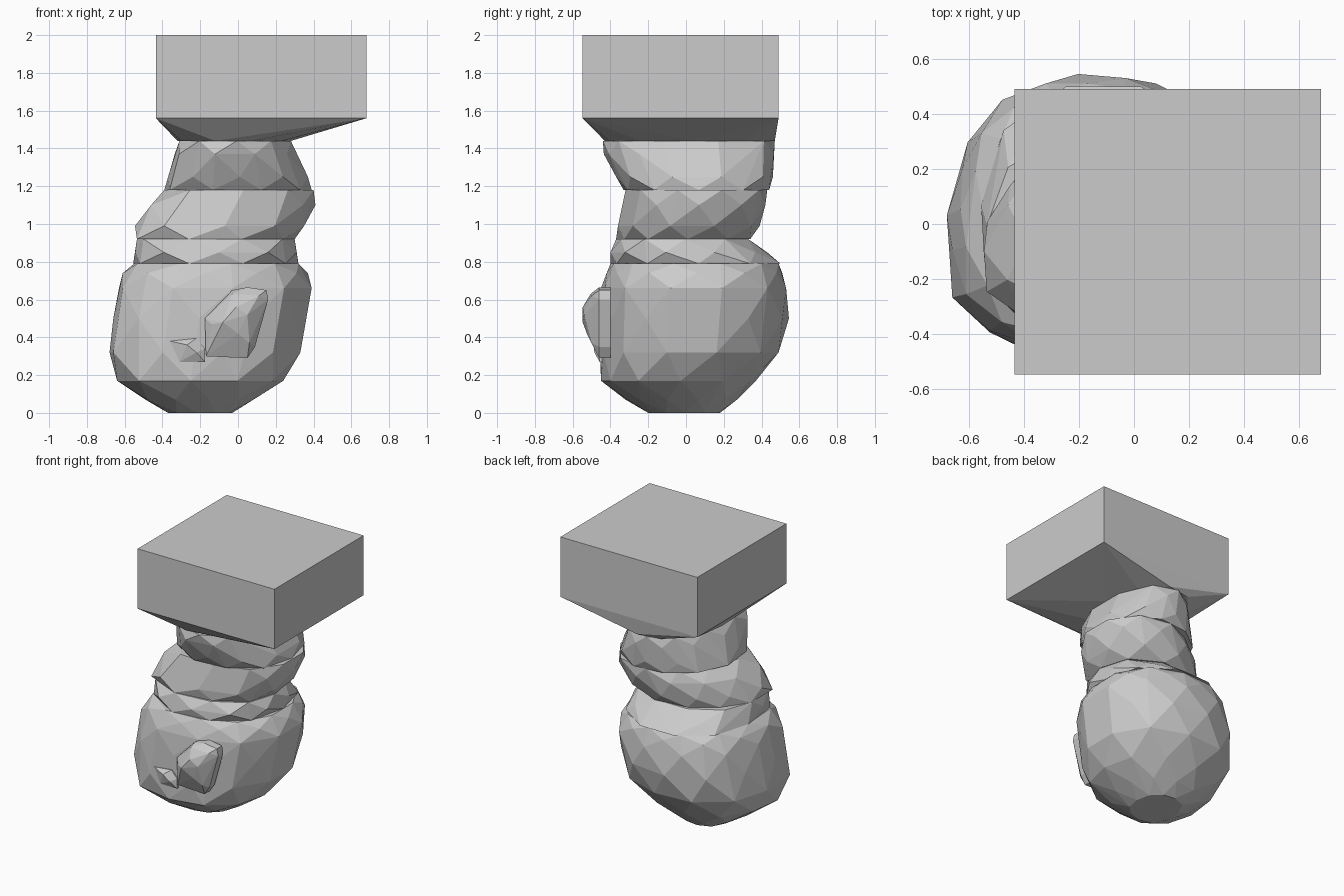
import bpy, bmesh
from math import cos, sin, pi

if "Cube" in bpy.data.objects:
    bpy.data.objects.remove(bpy.data.objects["Cube"])


def ring(z, x0, x1, y0, y1, n=12, power=2.3, turn=0.0, fl=0.0, bl=0.0):
    """Rounded outline filling the given x and y range at height z.
    fl and bl swell (or shrink) its front-left and back-left corners."""
    raw = []
    for i in range(n):
        a = 2 * pi * (i + turn) / n
        c, s = cos(a), sin(a)
        r = (abs(c) ** power + abs(s) ** power) ** (-1 / power)
        r *= 1 + fl * max(0, cos(a - 1.25 * pi)) ** 4 + bl * max(0, cos(a - 0.75 * pi)) ** 4
        raw.append((r * c, r * s))
    xs, ys = [p[0] for p in raw], [p[1] for p in raw]
    kx, ky = (x1 - x0) / (max(xs) - min(xs)), (y1 - y0) / (max(ys) - min(ys))
    return [(x0 + (x - min(xs)) * kx, y0 + (y - min(ys)) * ky, z) for x, y in raw]


def hull(name, points):
    """Flat-faced convex solid around the points."""
    bm = bmesh.new()
    for p in points:
        bm.verts.new(p)
    res = bmesh.ops.convex_hull(bm, input=bm.verts[:])
    junk = {g for g in res["geom_interior"] + res["geom_unused"]
            if isinstance(g, bmesh.types.BMVert)}
    bmesh.ops.delete(bm, geom=list(junk), context='VERTS')
    bmesh.ops.dissolve_limit(bm, angle_limit=0.06, verts=bm.verts[:], edges=bm.edges[:])
    bmesh.ops.recalc_face_normals(bm, faces=bm.faces[:])
    me = bpy.data.meshes.new(name)
    bm.to_mesh(me)
    bm.free()
    ob = bpy.data.objects.new(name, me)
    bpy.context.collection.objects.link(ob)
    return ob


def stack(name, rows, n=12, fl=0.0, bl=0.0):
    """Hull of several outlines, alternate ones turned half a step."""
    pts = []
    for i, row in enumerate(rows):
        pts += ring(*row, n=n, turn=0.5 * (i % 2), fl=fl, bl=bl)
    return hull(name, pts)


# Round lower body
stack("body", [
    (0.00, -0.37, -0.03, -0.20, 0.18),
    (0.07, -0.49, 0.08, -0.32, 0.27),
    (0.17, -0.64, 0.24, -0.45, 0.37),
    (0.32, -0.68, 0.33, -0.455, 0.49),
    (0.50, -0.66, 0.36, -0.455, 0.545),
    (0.66, -0.63, 0.39, -0.45, 0.53),
    (0.74, -0.61, 0.37, -0.42, 0.51),
    (0.79, -0.55, 0.32, -0.40, 0.49),
], n=11, fl=0.17, bl=0.03)

# Folded neck bands
stack("lower_band", [
    (0.79, -0.555, 0.32, -0.40, 0.50),
    (0.85, -0.545, 0.31, -0.40, 0.43),
    (0.92, -0.535, 0.30, -0.37, 0.33),
], n=10, fl=0.13)
stack("middle_band", [
    (0.92, -0.535, 0.30, -0.37, 0.34),
    (0.99, -0.545, 0.35, -0.36, 0.39),
    (1.10, -0.46, 0.41, -0.335, 0.42),
    (1.18, -0.39, 0.40, -0.32, 0.43),
], n=10, fl=0.22, bl=-0.16)
stack("upper_band", [
    (1.18, -0.39, 0.39, -0.33, 0.44),
    (1.25, -0.37, 0.37, -0.37, 0.46),
    (1.37, -0.335, 0.31, -0.435, 0.465),
    (1.44, -0.31, 0.28, -0.44, 0.47),
], n=10, fl=0.1, bl=-0.12)

# Square block on top with its tapered underside
X0, X1, Y0, Y1 = -0.435, 0.68, -0.547, 0.49
corners = [(x, y, z) for x in (X0, X1) for y in (Y0, Y1) for z in (1.56, 2.0)]
hull("top_block", corners + ring(1.44, -0.32, 0.28, -0.43, 0.47, n=10, fl=0.1, bl=-0.12))

# Bumps on the front face
hull("large_bump", [(x, y, z) for y in (-0.40, -0.46) for x, z in (
    (-0.17, 0.30), (-0.175, 0.50), (-0.03, 0.65), (0.05, 0.665),
    (0.15, 0.65), (0.16, 0.60), (0.09, 0.35), (0.05, 0.29))] + [
    (-0.14, -0.50, 0.47), (-0.03, -0.505, 0.63), (0.11, -0.50, 0.62), (0.06, -0.50, 0.37),
    (-0.08, -0.547, 0.48), (-0.01, -0.547, 0.56), (0.05, -0.54, 0.52), (0.00, -0.525, 0.42)])
hull("small_bump", [(x, y, z) for y in (-0.40, -0.458) for x, z in (
    (-0.36, 0.38), (-0.31, 0.27), (-0.175, 0.27), (-0.175, 0.34), (-0.22, 0.395))] + [
    (-0.27, -0.49, 0.36), (-0.22, -0.485, 0.32)])
